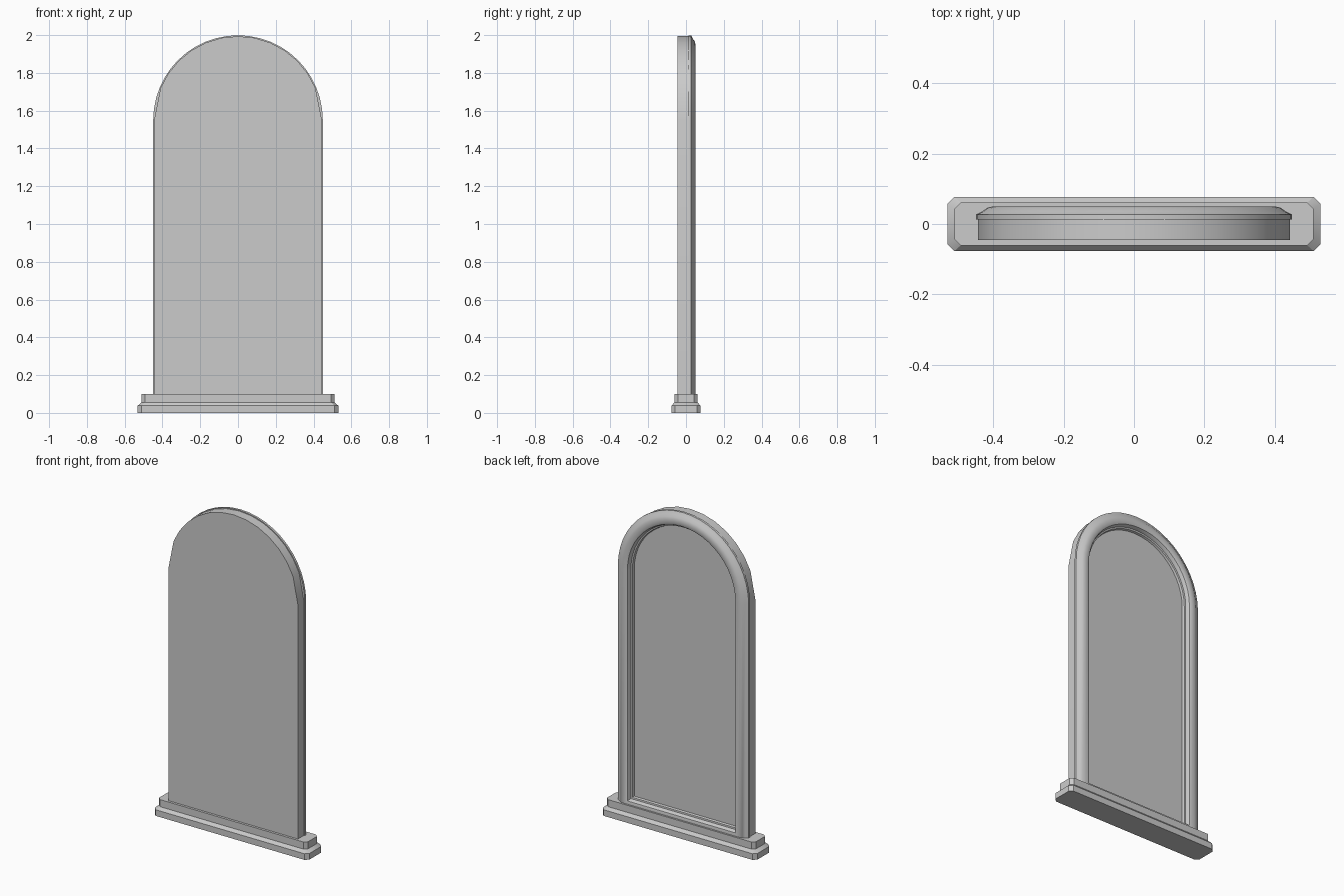
import bpy, math

if "Cube" in bpy.data.objects:
    bpy.data.objects.remove(bpy.data.objects["Cube"])

SPRING = 1.55  # height where the arch begins


def arch(r, bottom, angles):
    """Closed arched outline in the xz plane."""
    pts = [(-r, bottom), (r, bottom)]
    pts += [(r * math.cos(math.radians(a)), SPRING + r * math.sin(math.radians(a))) for a in angles]
    return pts


def loft(name, rings, wrap=False, smooth=30):
    """Skin a list of equal-length rings of 3D points."""
    n, count = len(rings[0]), len(rings)
    verts = [p for ring in rings for p in ring]
    faces = []
    for i in range(count if wrap else count - 1):
        a, b = i * n, ((i + 1) % count) * n
        faces += [(a + j, a + (j + 1) % n, b + (j + 1) % n, b + j) for j in range(n)]
    if not wrap:
        faces += [tuple(reversed(range(n))), tuple(range((count - 1) * n, count * n))]
    me = bpy.data.meshes.new(name)
    me.from_pydata(verts, [], faces)
    ob = bpy.data.objects.new(name, me)
    bpy.context.collection.objects.link(ob)
    bpy.ops.object.select_all(action='DESELECT')
    ob.select_set(True)
    bpy.context.view_layer.objects.active = ob
    bpy.ops.object.mode_set(mode='EDIT')
    bpy.ops.mesh.select_all(action='SELECT')
    bpy.ops.mesh.normals_make_consistent(inside=False)
    bpy.ops.object.mode_set(mode='OBJECT')
    bpy.ops.object.shade_smooth_by_angle(angle=math.radians(smooth))
    return ob


def chamfered(x, y, c, z):
    """Rectangle with cut corners at height z."""
    return [(x, y - c, z), (x - c, y, z), (-x + c, y, z), (-x, y - c, z),
            (-x, -y + c, z), (-x + c, -y, z), (x - c, -y, z), (x, -y + c, z)]


# stepped base with a sloped ledge
loft("base", [chamfered(0.531, 0.077, 0.02, 0), chamfered(0.531, 0.077, 0.02, 0.038),
              chamfered(0.511, 0.061, 0.018, 0.056), chamfered(0.511, 0.061, 0.018, 0.1)])

# arched slab: plain front, rim, and the slightly recessed mirror surface at the back
panel_angles = [0] + [22.5 + 11.25 * i for i in range(13)] + [180]
slab = [(0, -0.046), (0, 0.014), (0.06, 0.014), (0.06, 0.006)]
loft("mirror_panel", [[(x, y, z) for x, z in arch(0.444 - d, 0.06 + d, panel_angles)]
                      for d, y in slab])

# moulded frame: (inset, y) profile swept around the arch, bottom rail sunk in the base
profile = [(0, 0.013), (0, 0.027), (0.018, 0.036), (0.031, 0.046), (0.047, 0.05),
           (0.066, 0.05), (0.078, 0.045), (0.083, 0.034), (0.086, 0.022), (0.095, 0.02),
           (0.099, 0.004), (0.07, 0.004), (0.07, 0.013)]
frame_angles = [180 * i / 24 for i in range(25)]
loft("frame", [[(x, y, z) for x, z in arch(0.449 - d, 0.04 + d, frame_angles)]
               for d, y in profile], wrap=True, smooth=35)
